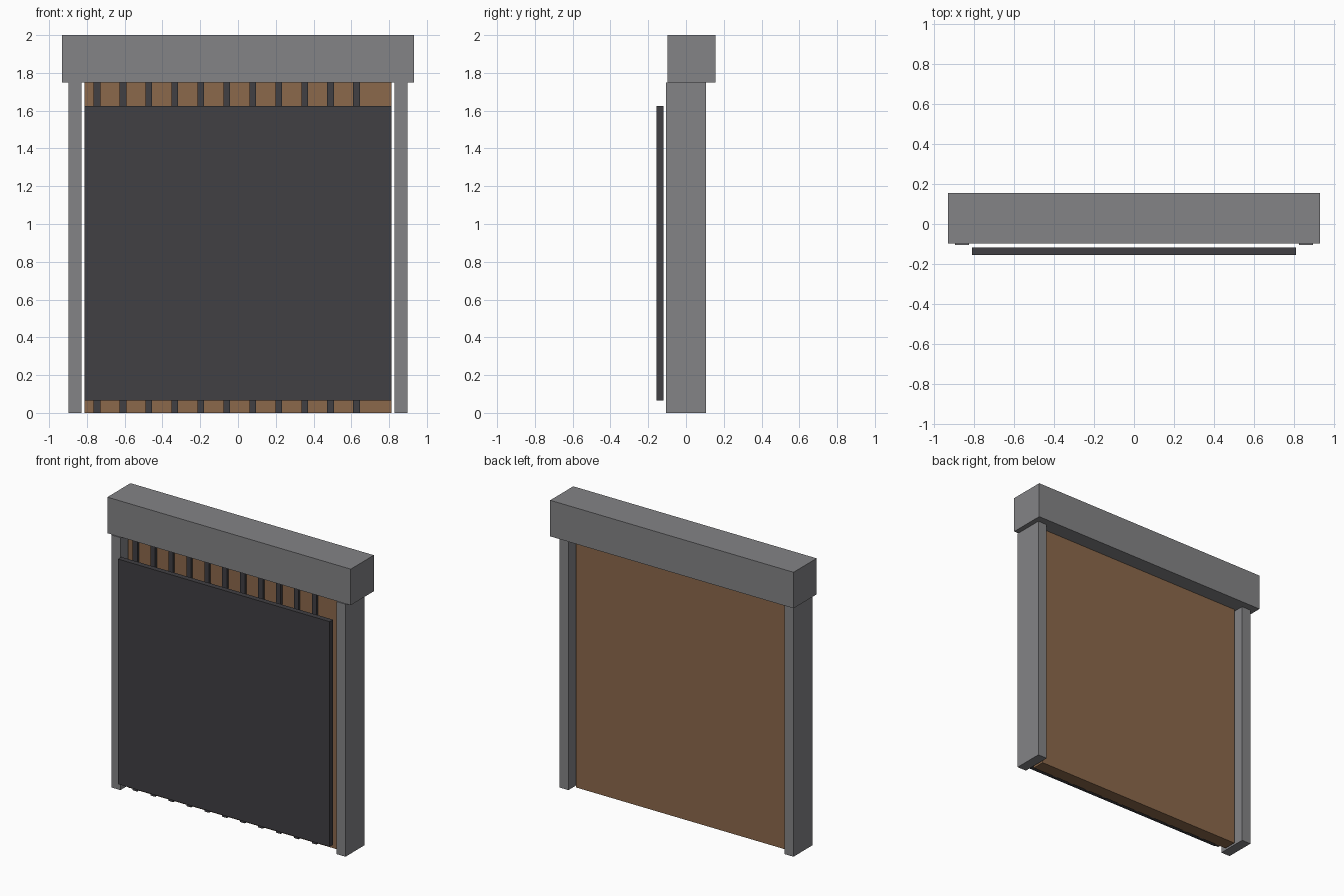
import bpy

if "Cube" in bpy.data.objects:
    bpy.data.objects.remove(bpy.data.objects["Cube"])


def material(name, rgb):
    m = bpy.data.materials.new(name)
    m.diffuse_color = (*rgb, 1)
    m.use_nodes = True
    m.node_tree.nodes["Principled BSDF"].inputs["Base Color"].default_value = m.diffuse_color
    return m


def box(name, x, y, z, mat):
    """Box from (min, max) ranges on each axis."""
    ranges = (x, y, z)
    bpy.ops.mesh.primitive_cube_add(size=1, location=[(a + b) / 2 for a, b in ranges])
    ob = bpy.context.object
    ob.name = name
    ob.scale = [b - a for a, b in ranges]
    bpy.ops.object.transform_apply(location=False, rotation=False, scale=True)
    ob.data.materials.append(mat)
    return ob


stone = material("grey_frame", (0.23, 0.23, 0.24))
wood = material("brown_wood", (0.26, 0.14, 0.07))
dark = material("dark_metal", (0.052, 0.05, 0.056))

# Frame: lintel and two side posts
box("lintel", (-0.933, 0.933), (-0.098, 0.155), (1.75, 2.0), stone)
box("left_post", (-0.898, -0.828), (-0.105, 0.105), (0, 1.75), stone)
box("right_post", (0.828, 0.898), (-0.105, 0.105), (0, 1.75), stone)

# Wooden door leaf, set back between the posts
box("door_leaf", (-0.812, 0.812), (-0.045, 0.045), (0, 1.75), wood)

# Thin dark battens on the front of the leaf
for i in range(11):
    x = -0.747 + i * 0.1375
    box(f"batten_{i + 1}", (x - 0.018, x + 0.018), (-0.062, -0.045), (0, 1.75), dark)

# Dark plate standing in front of the door
box("front_plate", (-0.812, 0.812), (-0.155, -0.118), (0.065, 1.625), dark)
